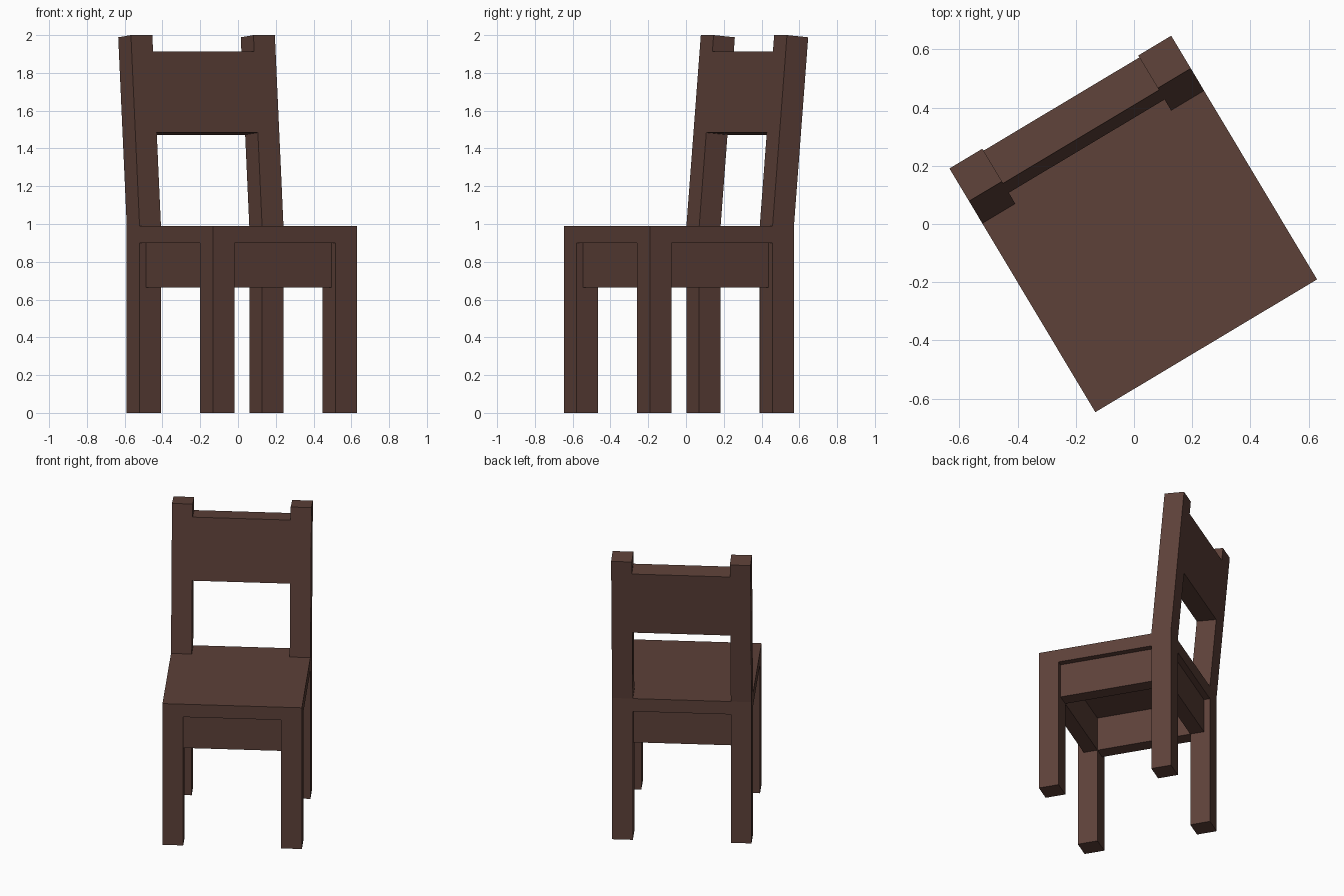
import bpy, bmesh, math
from mathutils import Matrix

if "Cube" in bpy.data.objects:
    bpy.data.objects.remove(bpy.data.objects["Cube"])

wood = bpy.data.materials.new("dark brown wood")
wood.diffuse_color = (0.109, 0.052, 0.040, 1)
wood.use_nodes = True
wood.node_tree.nodes["Principled BSDF"].inputs["Base Color"].default_value = wood.diffuse_color

H = 0.444        # half width of the square seat
W = 0.132        # leg thickness
I = H - W        # inner face of the legs
R = H - 0.04     # outer face of the recessed aprons
SEAT_LOW, SEAT_TOP = 0.90, 0.99
LEAN = 0.088     # backward lean per unit of height above the seat
PLACE = Matrix.Translation((0.02, -0.0375, 0)) @ Matrix.Rotation(math.radians(30.9), 4, 'Z')


def block(name, x, y, z, tilt_low=False, tilt_top=False, lean=False):
    """Box from ranges; tilted ends drop toward the back, leaning parts shear backward."""
    bm = bmesh.new()
    bmesh.ops.create_cube(bm, size=2)
    for v in bm.verts:
        i, j, k = (int(c > 0) for c in v.co)
        h = z[k]
        if j and (tilt_top if k else tilt_low):
            h -= W * LEAN
        d = (h - SEAT_TOP) * LEAN if lean else 0
        v.co = (x[i], y[j] + d, h)
    bm.transform(PLACE)
    bmesh.ops.recalc_face_normals(bm, faces=bm.faces)
    mesh = bpy.data.meshes.new(name)
    bm.to_mesh(mesh)
    bm.free()
    mesh.materials.append(wood)
    bpy.context.collection.objects.link(bpy.data.objects.new(name, mesh))


# Seat slab
block("seat", (-H, H), (-H, H), (SEAT_LOW, SEAT_TOP))

# Legs, back posts and side aprons, mirrored left and right
for side, s in (("left", -1), ("right", 1)):
    outer = sorted((s * I, s * H))
    block(f"front_leg_{side}", outer, (-H, -I), (0, SEAT_LOW))
    block(f"back_leg_{side}", outer, (I, H), (0, SEAT_LOW))
    block(f"back_post_{side}", outer, (I, H), (SEAT_TOP, 2.0), tilt_top=True, lean=True)
    block(f"apron_{side}", sorted((s * I, s * R)), (-I, I), (0.665, SEAT_LOW))

# Front and back aprons
block("apron_front", (-I, I), (-R, -I), (0.665, SEAT_LOW))
block("apron_back", (-I, I), (I, R), (0.665, SEAT_LOW))

# Wide leaning rail between the posts
block("back_rail", (-I, I), (I, H), (1.484, 1.912), tilt_low=True, tilt_top=True, lean=True)
